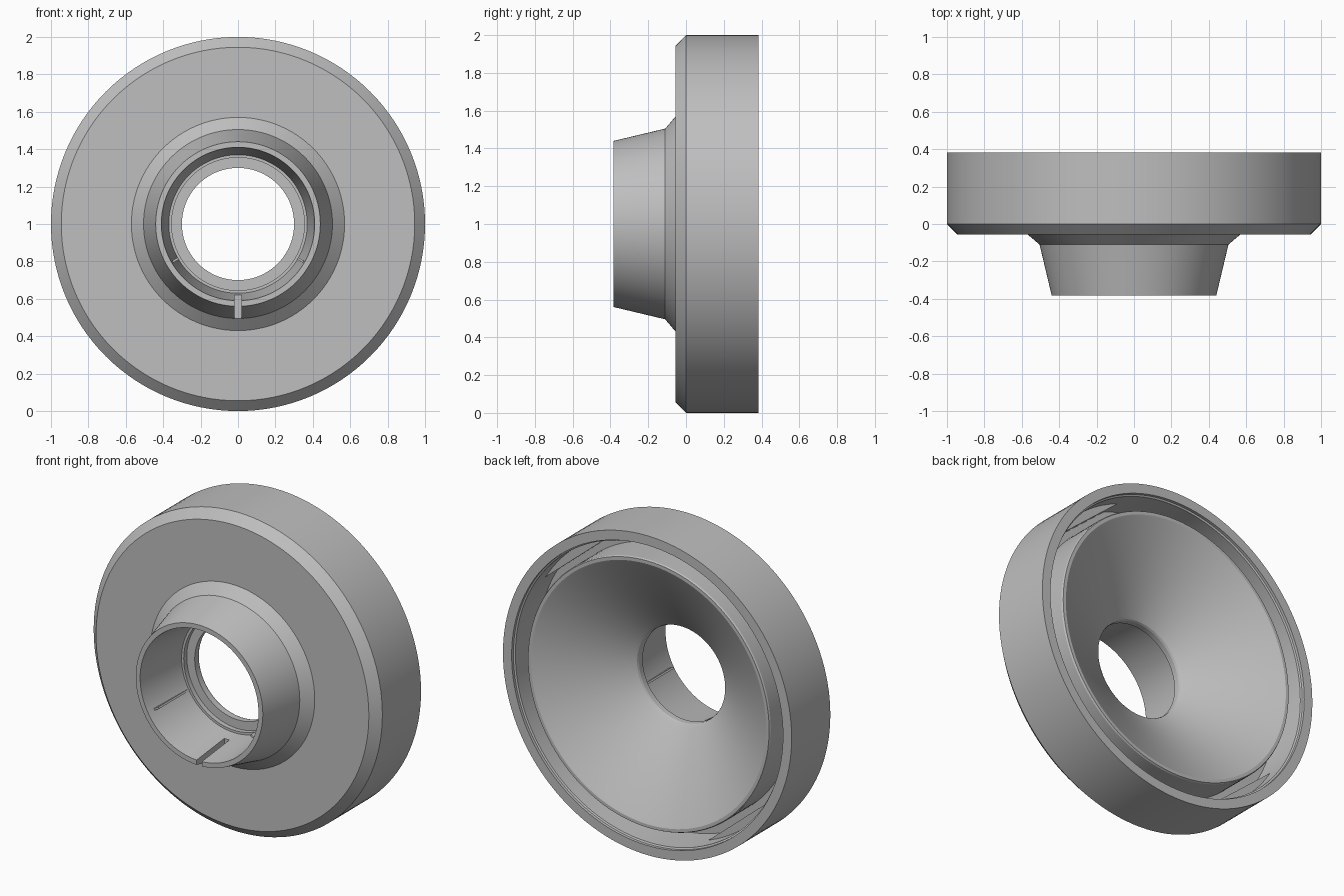
import bpy, bmesh
from math import radians, cos, sin, pi
from mathutils import Matrix

if "Cube" in bpy.data.objects:
    bpy.data.objects.remove(bpy.data.objects["Cube"], do_unlink=True)

grey = bpy.data.materials.new("mid_grey")
grey.use_nodes = True
grey.diffuse_color = (0.52, 0.52, 0.52, 1)
grey.node_tree.nodes["Principled BSDF"].inputs["Base Color"].default_value = grey.diffuse_color


def finish(bm, name):
    bmesh.ops.recalc_face_normals(bm, faces=bm.faces)
    mesh = bpy.data.meshes.new(name)
    bm.to_mesh(mesh)
    bm.free()
    mesh.materials.append(grey)
    obj = bpy.data.objects.new(name, mesh)
    bpy.context.collection.objects.link(obj)
    return obj


def smooth(obj):
    bpy.ops.object.select_all(action="DESELECT")
    obj.select_set(True)
    bpy.context.view_layer.objects.active = obj
    bpy.ops.object.shade_smooth_by_angle(angle=radians(20))


def box(name, size, radius, y, angle):
    """Box placed at a polar position around the axis."""
    bm = bmesh.new()
    place = (Matrix.Translation((0, y, 1)) @ Matrix.Rotation(-angle, 4, "Y")
             @ Matrix.Translation((radius, 0, 0)) @ Matrix.Diagonal((*size, 1)))
    bmesh.ops.create_cube(bm, size=1, matrix=place)
    return finish(bm, name)


def revolve(name, profile, steps=128):
    """Turn a closed (radius, y) outline around the y axis at z = 1."""
    bm = bmesh.new()
    vs = [bm.verts.new((r, y, 1)) for r, y in profile]
    es = [bm.edges.new((a, b)) for a, b in zip(vs, vs[1:] + vs[:1])]
    bmesh.ops.spin(bm, geom=vs + es, cent=(0, 0, 1), axis=(0, 1, 0),
                   angle=2 * pi, steps=steps)
    bmesh.ops.remove_doubles(bm, verts=bm.verts, dist=0.0005)
    return finish(bm, name)


# Turned body: flange, front collar, stepped bore, rear cone and rear groove
outer = [(0.94, 0.383), (1, 0.383), (1, 0), (0.945, -0.055), (0.57, -0.055),
         (0.505, -0.11), (0.44, -0.383)]
bore = [(0.41, -0.383), (0.37, -0.03), (0.355, -0.03), (0.355, 0), (0.3, 0), (0.3, 0.035)]
cone = [(0.305, 0.048), (0.32, 0.06), (0.805, 0.365), (0.815, 0.37), (0.835, 0.37)]
groove = [(0.84, 0.36), (0.84, 0.13), (0.93, 0.13), (0.93, 0.36), (0.94, 0.365)]
body = revolve("flanged_body", outer + bore + cone + groove)

# Slot through the bottom of the collar
cutter = box("slot_cutter", (0.3, 0.4, 0.036), 0.48, -0.31, radians(270))
cutter.hide_render = True
cutter.hide_set(True)
cut = body.modifiers.new("slot", "BOOLEAN")
cut.object = cutter
cut.operation = "DIFFERENCE"
cut.solver = "EXACT"
bpy.context.view_layer.objects.active = body
bpy.ops.object.modifier_apply(modifier=cut.name)
bpy.data.objects.remove(cutter, do_unlink=True)
smooth(body)

# Thin ribs along the bore
for side, deg in (("left", -30), ("right", 210)):
    rib = box(f"{side}_bore_rib", (0.04, 0.3, 0.012), 0.387, -0.18, radians(deg))

# Flat-sided lugs in the rear groove, on opposite sides
for name, deg in (("upper_lug", 50), ("lower_lug", 230)):
    bm = bmesh.new()
    arc = [radians(deg - 20 + 40 * i / 16) for i in range(17)]
    face = bm.faces.new([bm.verts.new((0.935 * cos(a), 0.12, 1 + 0.935 * sin(a))) for a in arc])
    top = bmesh.ops.extrude_face_region(bm, geom=[face])["geom"]
    bmesh.ops.translate(bm, vec=(0, 0.13, 0),
                        verts=[v for v in top if isinstance(v, bmesh.types.BMVert)])
    smooth(finish(bm, name))
